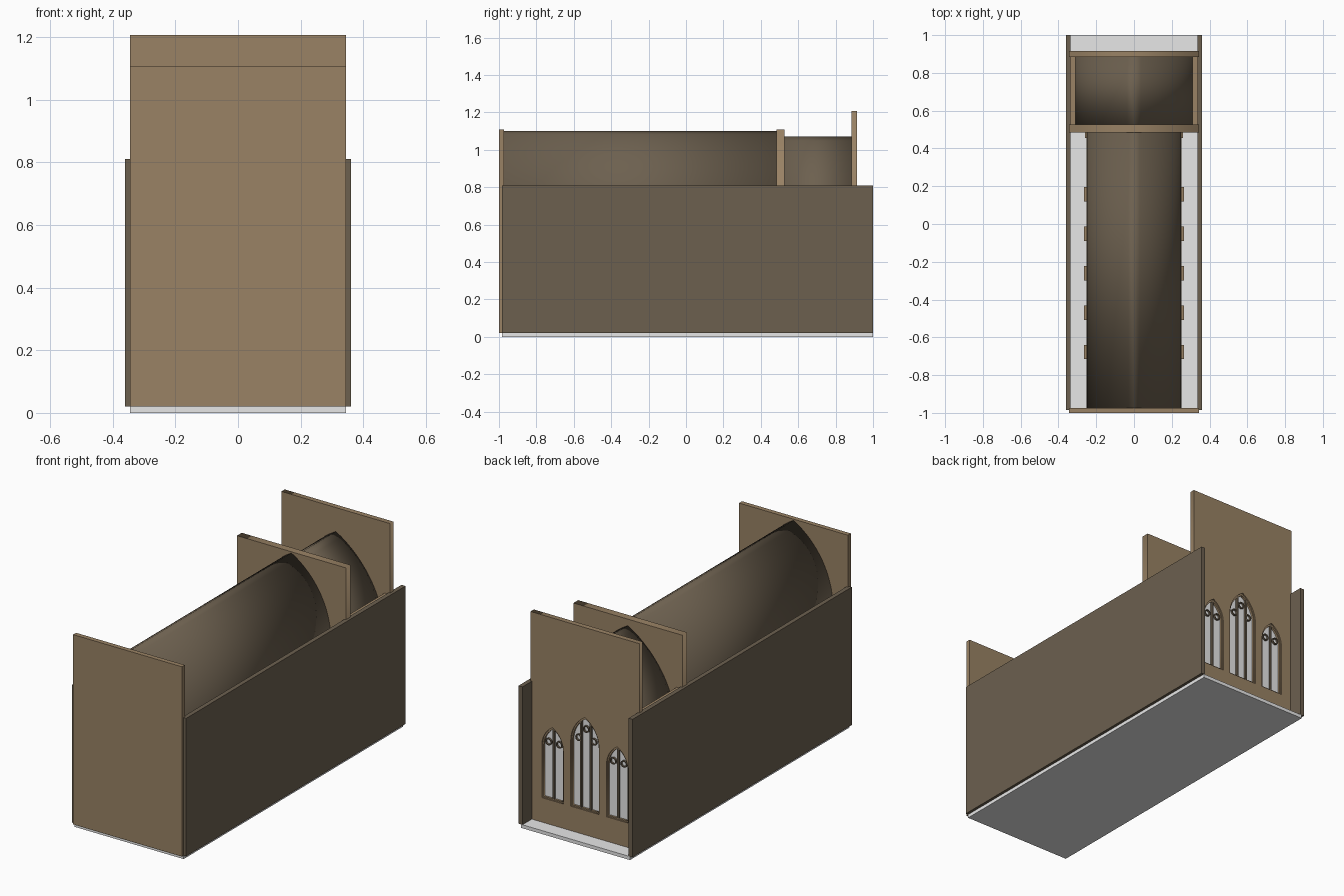
import bpy, math
from math import pi, sin, cos, acos

cube = bpy.data.objects.get("Cube")
if cube:
    bpy.data.objects.remove(cube, do_unlink=True)


def material(name, colour):
    m = bpy.data.materials.new(name)
    m.use_nodes = True
    m.diffuse_color = (*colour, 1)
    m.node_tree.nodes["Principled BSDF"].inputs["Base Color"].default_value = (*colour, 1)
    return m


STONE = material("tan_stone", (0.32, 0.224, 0.129))
DARK = material("dark_brown", (0.151, 0.117, 0.078))
PALE = material("pale_grey", (0.8, 0.8, 0.8))


def add_mesh(name, verts, faces, mat):
    me = bpy.data.meshes.new(name)
    me.from_pydata(verts, [], faces)
    me.materials.append(mat)
    ob = bpy.data.objects.new(name, me)
    bpy.context.collection.objects.link(ob)
    return ob


def box(name, x, y, z, mat):
    verts = [(a, b, c) for a in x for b in y for c in z]
    faces = [(0, 1, 3, 2), (4, 6, 7, 5), (0, 4, 5, 1), (2, 3, 7, 6), (0, 2, 6, 4), (1, 5, 7, 3)]
    return add_mesh(name, verts, faces, mat)


def arc_points(half, spring, n):
    # equilateral pointed arch, from right springing over the apex to the left
    r = 2 * half
    right = [(r * cos(pi / 3 * i / n) - half, spring + r * sin(pi / 3 * i / n)) for i in range(n + 1)]
    return right + [(-u, v) for u, v in reversed(right[:-1])]


def arch(centre, half, sill, spring, n=10):
    pts = [(-half, sill), (half, sill)] + arc_points(half, spring, n)
    return [(u + centre, v) for u, v in pts]


def rect(u0, u1, v0, v1):
    return [(u0, v0), (u1, v0), (u1, v1), (u0, v1)]


def ring(u, v, r, n=16):
    return [(u + r * cos(2 * pi * i / n), v + r * sin(2 * pi * i / n)) for i in range(n)]


def plate(name, outlines, centre, thick, mat, along_y=False):
    # upright slab with holes: a filled flat curve turned into a mesh
    cu = bpy.data.curves.new(name, "CURVE")
    cu.dimensions, cu.fill_mode, cu.extrude = "2D", "BOTH", thick / 2
    for pts in outlines:
        s = cu.splines.new("POLY")
        s.points.add(len(pts) - 1)
        for p, (u, v) in zip(s.points, pts):
            p.co = (u, v, 0, 1)
        s.use_cyclic_u = True
    tmp = bpy.data.objects.new(name + "_outline", cu)
    bpy.context.collection.objects.link(tmp)
    dg = bpy.context.evaluated_depsgraph_get()
    me = bpy.data.meshes.new_from_object(tmp.evaluated_get(dg))
    bpy.data.objects.remove(tmp, do_unlink=True)
    me.materials.clear()
    me.materials.append(mat)
    ob = bpy.data.objects.new(name, me)
    ob.rotation_euler = (pi / 2, 0, pi / 2 if along_y else 0)
    ob.location = (centre, 0, 0) if along_y else (0, centre, 0)
    bpy.context.collection.objects.link(ob)
    return ob


def vault(name, half, apex, y0, y1):
    # pointed barrel shell
    spring = apex - half * math.sqrt(3)
    pts = arc_points(half, spring, 16)
    n = len(pts)
    verts = [(u, y, v) for y in (y0, y1) for u, v in pts]
    faces = [(i, i + 1, n + i + 1, n + i) for i in range(n - 1)]
    ob = add_mesh(name, verts, faces, DARK)
    mod = ob.modifiers.new("shell", "SOLIDIFY")
    mod.thickness, mod.offset = 0.008, 0
    for o in bpy.context.selected_objects:
        o.select_set(False)
    ob.select_set(True)
    bpy.context.view_layer.objects.active = ob
    bpy.ops.object.shade_smooth_by_angle(angle=math.radians(25))
    return spring


# Floor and end walls
box("floor", (-0.345, 0.345), (-0.985, 1), (0, 0.02), PALE)
box("front_wall", (-0.345, 0.345), (-1, -0.973), (0.02, 1.107), STONE)
plate("chancel_arch_wall", [rect(-0.345, 0.345, 0.02, 1.107), arch(0, 0.2, 0.03, 0.55)],
      0.505, 0.043, STONE)

# Pointed vaults over nave and chancel
nave_spring = vault("nave_vault", 0.246, 1.096, -0.975, 0.49)
vault("chancel_vault", 0.308, 1.066, 0.52, 0.89)

# Side walls, chancel walls and arcades, on both sides
piers = [0.158 - 0.209 * i for i in range(5)]
edges = [0.47] + piers + [-0.96]
for side, s in (("left", 1), ("right", -1)):
    box(side + "_outer_wall", sorted((s * 0.336, s * 0.361)), (-0.985, 1), (0.02, 0.81), DARK)
    box(side + "_chancel_wall", sorted((s * 0.31, s * 0.336)), (0.525, 0.888), (0.02, 0.8), STONE)
    holes = [arch((a + b) / 2, (a - b) / 2 - 0.03, 0.025, 0.36) for a, b in zip(edges, edges[1:])]
    plate(side + "_arcade", [rect(-0.975, 0.485, 0.02, nave_spring + 0.01)] + holes,
          s * 0.243, 0.016, STONE, along_y=True)
    for i, y in enumerate(piers):
        for part, grow, z in (("shaft", 0, (0.02, 0.34)), ("capital", 0.008, (0.34, 0.37)),
                              ("base", 0.008, (0.02, 0.05))):
            box(f"{side}_pier_{part}_{i}", sorted((s * (0.23 - grow), s * (0.257 + grow))),
                (y - 0.03 - grow, y + 0.03 + grow), z, STONE)
    box(side + "_respond", sorted((s * 0.23, s * 0.259)), (0.455, 0.485), (0.02, 0.37), STONE)

# Back wall with three lancets: centre, half width, sill, springing, mullions, rings
windows = {
    "middle": (0, 0.09, 0.16, 0.535, (-0.03, 0.03), ((-0.048, 0.56), (0.048, 0.56), (0, 0.62))),
    "left": (0.205, 0.068, 0.16, 0.46, (0,), ((-0.034, 0.485), (0.034, 0.485))),
    "right": (-0.205, 0.068, 0.16, 0.46, (0,), ((-0.034, 0.485), (0.034, 0.485))),
}
plate("back_wall", [rect(-0.345, 0.345, 0.02, 1.207)] + [arch(*w[:4]) for w in windows.values()],
      0.9, 0.03, STONE)
for name, (c, half, sill, spring, mullions, rings) in windows.items():
    plate(name + "_glass", [arch(c, half, sill, spring)], 0.893, 0.006, PALE)
    plate(name + "_window_frame", [arch(c, half, sill, spring),
          arch(c, half - 0.007, sill + 0.007, spring)], 0.9, 0.016, STONE)
    for i, m in enumerate(mullions):
        top = spring + math.sqrt((2 * half) ** 2 - (half + abs(m)) ** 2)
        box(f"{name}_mullion_{i}", (c + m - 0.005, c + m + 0.005), (0.892, 0.908), (sill, top - 0.005), DARK)
    for i, (u, v) in enumerate(rings):
        plate(f"{name}_tracery_ring_{i}", [ring(c + u, v, 0.02), ring(c + u, v, 0.014)], 0.9, 0.012, DARK)
